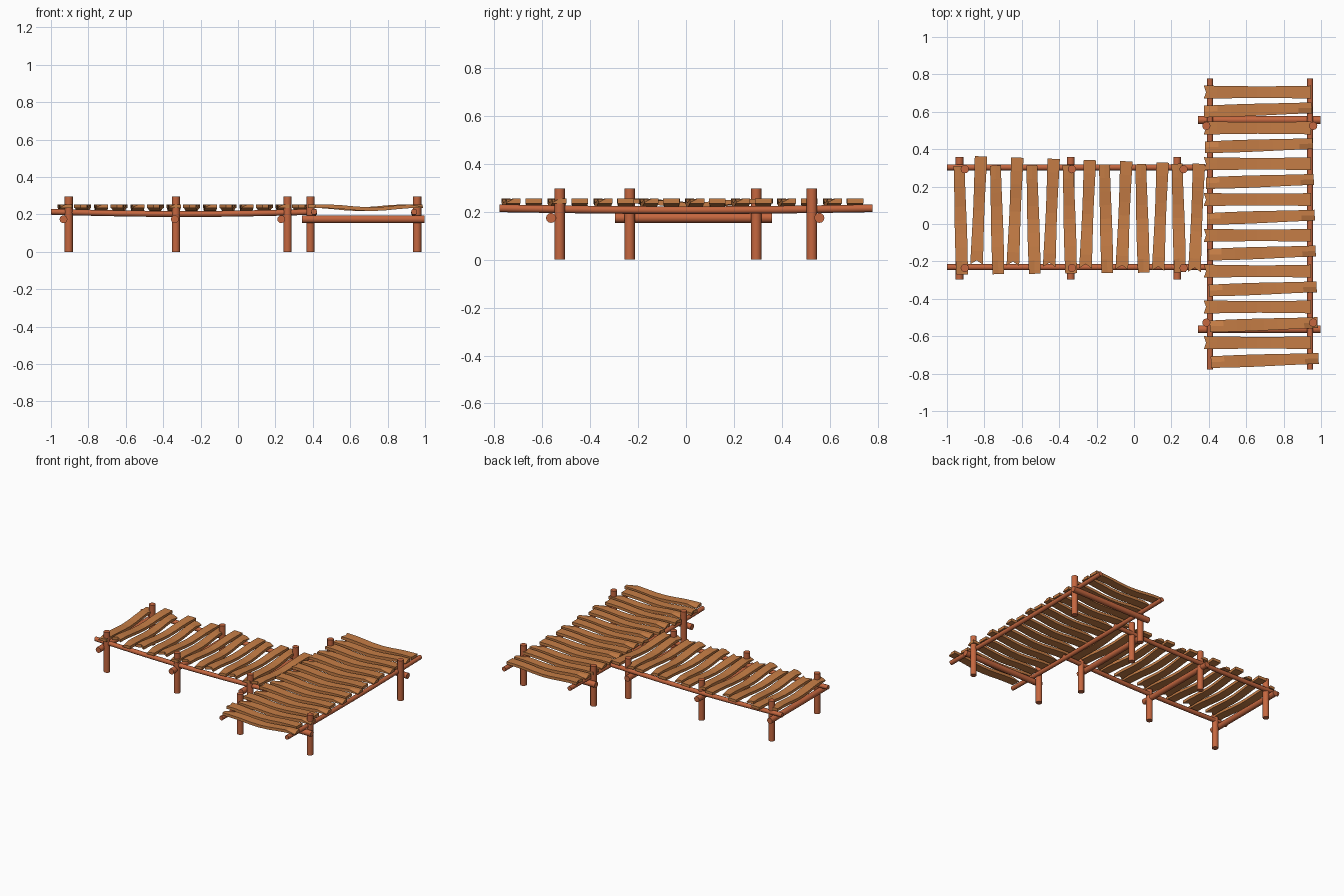
import bpy, bmesh, math
from mathutils import Vector

if "Cube" in bpy.data.objects:
    bpy.data.objects.remove(bpy.data.objects["Cube"])


def material(name, col):
    m = bpy.data.materials.new(name)
    m.diffuse_color = (*col, 1)
    m.use_nodes = True
    m.node_tree.nodes["Principled BSDF"].inputs["Base Color"].default_value = m.diffuse_color
    return m


RED = material("red_timber", (0.56, 0.135, 0.05))
TAN = material("plank_wood", (0.56, 0.205, 0.06))


def finish(bm, name, mat, smooth):
    bmesh.ops.recalc_face_normals(bm, faces=bm.faces)
    me = bpy.data.meshes.new(name)
    bm.to_mesh(me)
    bm.free()
    ob = bpy.data.objects.new(name, me)
    bpy.context.collection.objects.link(ob)
    me.materials.append(mat)
    if smooth:
        bpy.ops.object.select_all(action='DESELECT')
        ob.select_set(True)
        bpy.context.view_layer.objects.active = ob
        bpy.ops.object.shade_smooth_by_angle(angle=math.radians(40))
    return ob


def log(name, a, b, r, sag=0.0, n=1, sides=12):
    """Round timber from a to b, optionally sagging in the middle."""
    a, b = Vector(a), Vector(b)
    d = (b - a).normalized()
    u = d.cross(Vector((0, 0, 1)) if abs(d.z) < 0.9 else Vector((1, 0, 0))).normalized()
    v = d.cross(u)
    bm = bmesh.new()
    rings = []
    for i in range(n + 1):
        t = i / n
        c = a.lerp(b, t) - Vector((0, 0, sag * math.sin(math.pi * t)))
        rings.append([bm.verts.new(c + r * (u * math.cos(k * math.tau / sides) + v * math.sin(k * math.tau / sides)))
                      for k in range(sides)])
    for p, q in zip(rings, rings[1:]):
        for k in range(sides):
            bm.faces.new((p[k], p[(k + 1) % sides], q[(k + 1) % sides], q[k]))
    bm.faces.new(rings[0])
    bm.faces.new(rings[-1])
    return finish(bm, name, RED, True)


WARP = (0, -0.001, -0.005, -0.012, -0.016, -0.014, -0.007, -0.001, 0)


def plank(name, a, b, w, z=0.254, th=0.02, notch=0.0, chip=False, flip=False):
    """Warped board between two top-view points, with a split or chipped end."""
    a, b = Vector((*a, z)), Vector((*b, z))
    d = (b - a).normalized()
    s = Vector((-d.y, d.x, 0)) * w / 2
    warp = WARP[::-1] if flip else WARP
    bm = bmesh.new()
    rows = []
    n = len(warp) - 1
    for i, h in enumerate(warp):
        t = i / n
        wid = 1 + 0.06 * math.sin(5 * t + (2 if flip else 0))
        row = []
        for dz, sides in ((0, (-1, 0, 1)), (-th, (1, 0, -1))):
            for k in sides:
                p = a.lerp(b, t) + s * k * wid + Vector((0, 0, h + dz))
                if k == 0 and i == 0:
                    p += d * notch
                # broken top corners
                if chip and dz == 0 and ((i == 0 and k == 1) or (i == n and k == -1)):
                    p += Vector((0, 0, -th * 0.8))
                row.append(bm.verts.new(p))
        rows.append(row)
    for p, q in zip(rows, rows[1:]):
        for k in range(6):
            bm.faces.new((p[k], p[(k + 1) % 6], q[(k + 1) % 6], q[k]))
    for r in (rows[0], rows[-1]):
        bm.faces.new((r[0], r[1], r[4], r[5]))
        bm.faces.new((r[1], r[2], r[3], r[4]))
    return finish(bm, name, TAN, False)


# upright posts and the cross beams lashed beside them
for x, bx in ((-0.905, -0.933), (-0.332, -0.338), (0.265, 0.231)):
    for y in (-0.235, 0.293):
        log("walkway_post", (x, y, 0), (x, y, 0.296), 0.022)
    log("walkway_cross_beam", (bx, -0.296, 0.174), (bx, 0.358, 0.174), 0.021)
for y, by in ((-0.527, -0.563), (0.525, 0.556)):
    for x in (0.387, 0.958):
        log("platform_post", (x, y, 0), (x, y, 0.296), 0.022)
    log("platform_cross_beam", (0.343, by, 0.174), (0.998, by, 0.174), 0.021)

# long bearers under the boards
for y in (-0.231, 0.303):
    log("walkway_bearer", (-1, y, 0.214), (0.42, y, 0.214), 0.016, 0.012, 8)
for x in (0.407, 0.942):
    log("platform_bearer", (x, -0.777, 0.214), (x, 0.777, 0.214), 0.016, 0.008, 8)

# walkway boards, alternately straight-ended and split
for i in range(14):
    x = -0.927 + i * 0.0971
    if i % 2:
        y = 0.365 - i * 0.0033
        plank("walkway_plank", (x - 0.012, y - 0.578), (x + 0.012, y), 0.064, notch=0.022, flip=True)
    else:
        y = 0.31 + i * 0.001
        plank("walkway_plank", (x + 0.008, y - 0.58), (x - 0.008, y), 0.062, chip=True)

# end platform boards
for i in range(16):
    y = 0.705 - i * 0.0957
    if i % 2:
        x = 0.372 + i * 0.0026
        plank("platform_plank", (x, y - 0.008), (x + 0.576, y + 0.012), 0.062, chip=True)
    else:
        plank("platform_plank", (0.373, y), (0.947, y), 0.066, notch=0.012, flip=True)
